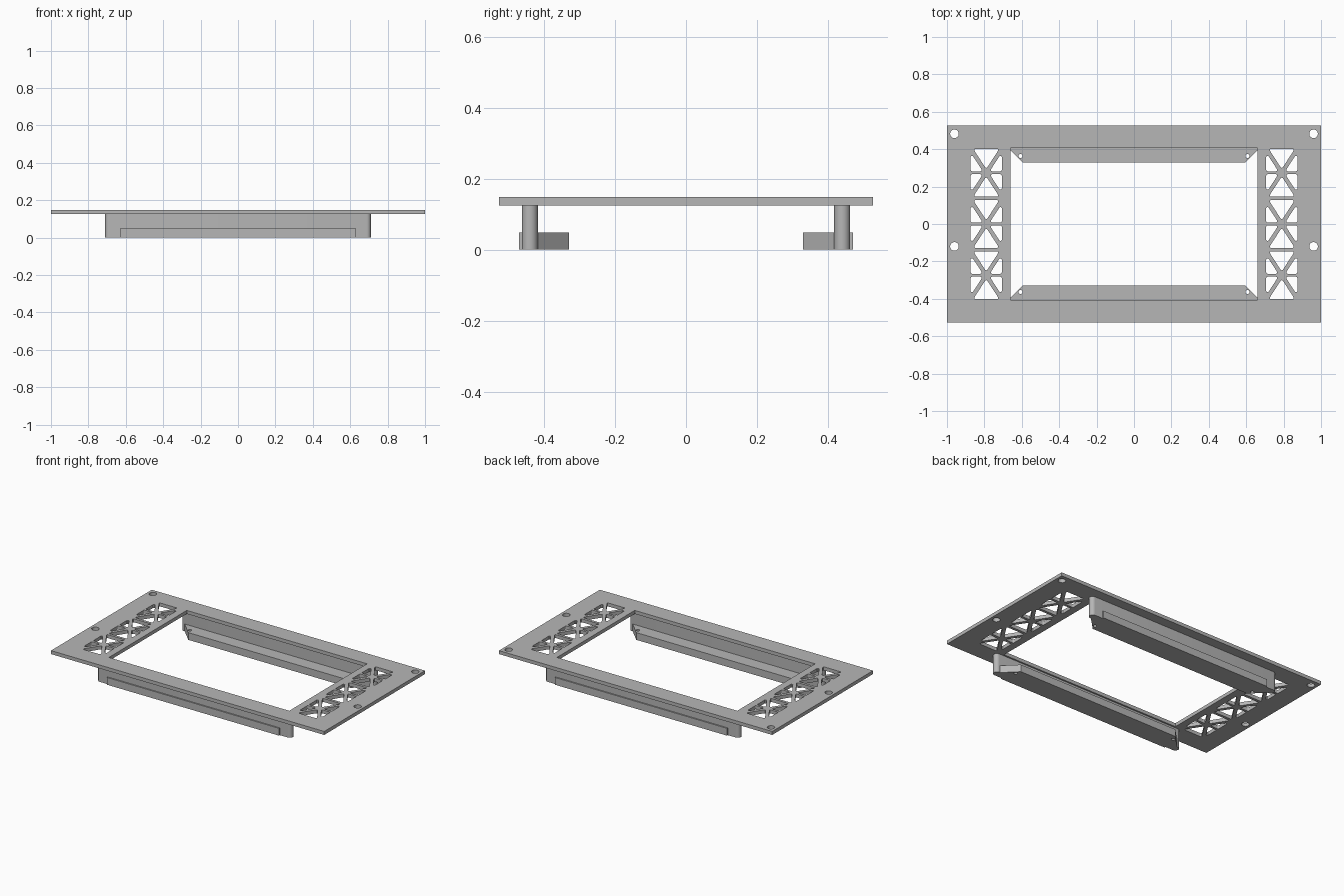
import bpy, bmesh, math
from mathutils import Vector

cube = bpy.data.objects.get("Cube")
if cube:
    bpy.data.objects.remove(cube, do_unlink=True)

grey = bpy.data.materials.new("plain grey")
grey.use_nodes = True
color = (0.47, 0.47, 0.47, 1)
grey.diffuse_color = color
grey.node_tree.nodes["Principled BSDF"].inputs["Base Color"].default_value = color


def circle(x, y, r, n=24):
    return [(x + r * math.cos(math.tau * i / n), y + r * math.sin(math.tau * i / n))
            for i in range(n)]


def rectangle(w, d):
    return [(-w, -d), (w, -d), (w, d), (-w, d)]


def stadium(half, y, r, n=12):
    pts = []
    for side, start in ((1, -math.pi / 2), (-1, math.pi / 2)):
        for i in range(n + 1):
            a = start + math.pi * i / n
            pts.append((side * (half - r) + r * math.cos(a), y + r * math.sin(a)))
    return pts


def inset(pts, gaps):
    """Move each edge of a counter-clockwise polygon inward by its own gap."""
    lines = []
    for i, p in enumerate(pts):
        p, q = Vector(p), Vector(pts[(i + 1) % len(pts)])
        d = (q - p).normalized()
        lines.append((p + Vector((-d.y, d.x)) * gaps[i], d))
    out = []
    for i in range(len(pts)):
        (p, d), (q, e) = lines[i - 1], lines[i]
        w = q - p
        t = (w.x * e.y - w.y * e.x) / (d.x * e.y - d.y * e.x)
        out.append(p + d * t)
    return out


def fillet(pts, r, n=4):
    out = []
    for i, p in enumerate(pts):
        a = (pts[i - 1] - p).normalized()
        b = (pts[(i + 1) % len(pts)] - p).normalized()
        half = a.angle(b) / 2
        center = p + (a + b).normalized() * (r / math.sin(half))
        start = p + a * (r / math.tan(half)) - center
        end = p + b * (r / math.tan(half)) - center
        for k in range(n + 1):
            v = start.lerp(end, k / n).normalized() * r
            out.append(center + v)
    return out


def slab(name, outlines, z0, z1):
    """Extrude a filled outline, with holes, between two heights."""
    curve = bpy.data.curves.new(name, "CURVE")
    curve.dimensions = "2D"
    curve.fill_mode = "BOTH"
    curve.extrude = (z1 - z0) / 2
    for pts in outlines:
        s = curve.splines.new("POLY")
        s.points.add(len(pts) - 1)
        for point, (x, y) in zip(s.points, pts):
            point.co = (x, y, 0, 1)
        s.use_cyclic_u = True
    ob = bpy.data.objects.new(name, curve)
    bpy.context.collection.objects.link(ob)
    bpy.ops.object.select_all(action="DESELECT")
    ob.select_set(True)
    bpy.context.view_layer.objects.active = ob
    bpy.ops.object.convert(target="MESH")
    ob = bpy.context.view_layer.objects.active
    bm = bmesh.new()
    bm.from_mesh(ob.data)
    bmesh.ops.translate(bm, verts=bm.verts, vec=(0, 0, (z0 + z1) / 2))
    bmesh.ops.remove_doubles(bm, verts=bm.verts, dist=1e-5)
    bmesh.ops.recalc_face_normals(bm, faces=bm.faces)
    bm.to_mesh(ob.data)
    bm.free()
    ob.data.materials.clear()
    ob.data.materials.append(grey)
    bpy.ops.object.shade_smooth_by_angle(angle=math.radians(35))
    return ob


# Vent cell: six rounded triangles between crossed struts
W, H, STRUT, BAR = 0.083, 0.128, 0.011, 0.008
top = fillet(inset([(0, 0), (W, H), (-W, H)], [STRUT, 0, STRUT]), 0.007)
side = fillet(inset([(0, 0), (W, 0), (W, H)], [BAR, 0, STRUT]), 0.007)
cell = [[(x, y * s) for x, y in top] for s in (1, -1)]
cell += [[(x * sx, y * sy) for x, y in side] for sx in (1, -1) for sy in (1, -1)]

# Face plate with window, mounting holes and vents
outlines = [rectangle(1, 0.527), rectangle(0.66, 0.407)]
for sx in (1, -1):
    outlines += [circle(0.96 * sx, y, 0.023) for y in (0.482, -0.12)]
    for row in (-1, 0, 1):
        outlines += [[(x + 0.79 * sx, y + 0.274 * row) for x, y in tri] for tri in cell]
slab("face_plate", outlines, 0.125, 0.148)

# Rails below the plate: upright wall and a chamfered support ledge
for name, s in (("front", -1), ("back", 1)):
    slab(name + "_rail_wall", [stadium(0.71, 0.44 * s, 0.0225)], 0, 0.125)
    right = [(0.63, 0.471), (0.63, 0.44), (0.685, 0.44), (0.685, 0.42), (0.595, 0.33)]
    ledge = right + [(-x, y) for x, y in reversed(right)]
    slab(name + "_rail_ledge",
         [[(x, y * s) for x, y in ledge]]
         + [circle(x, 0.364 * s, 0.011, 16) for x in (-0.607, 0.607)], 0, 0.048)
